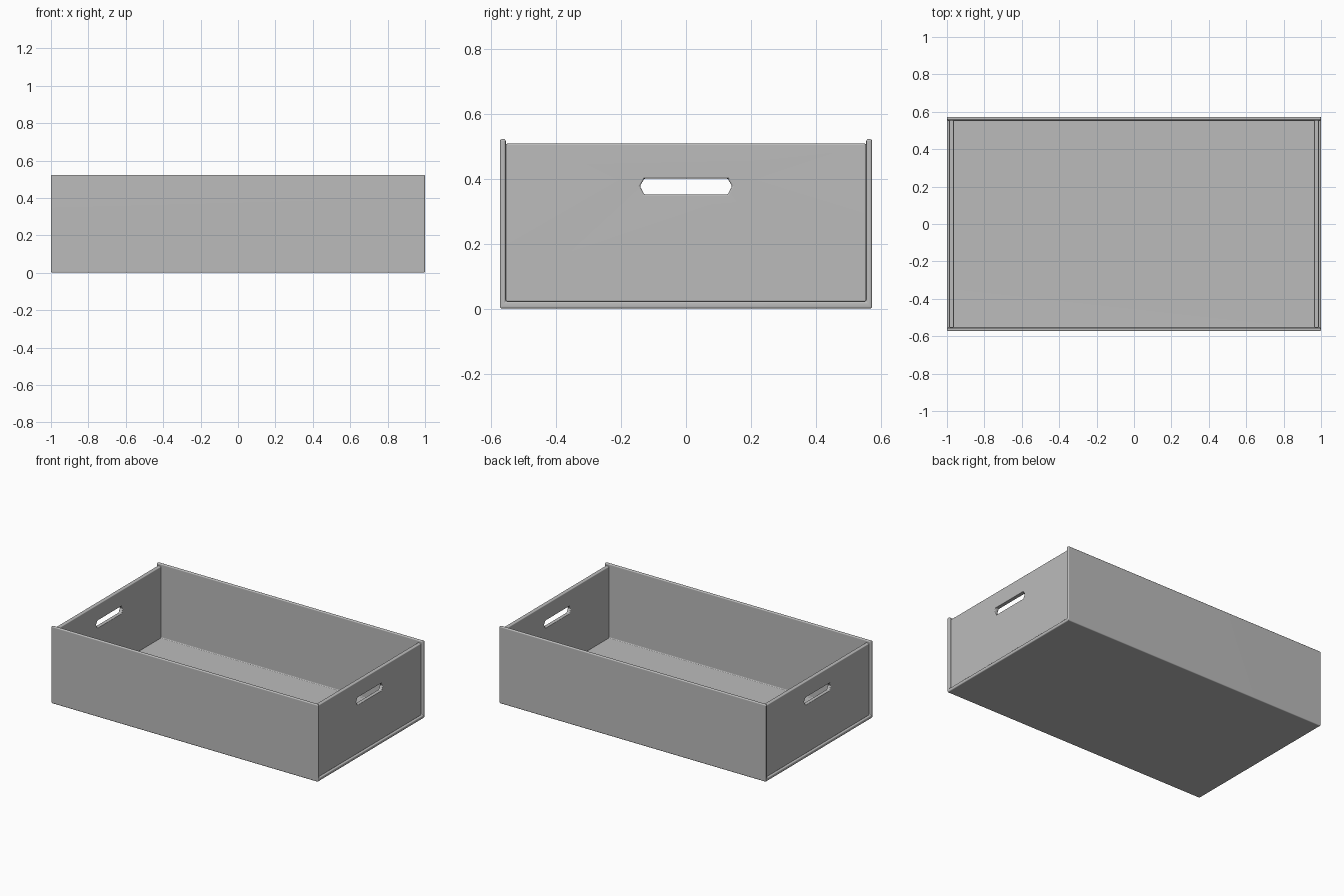
import bpy, bmesh

cube = bpy.data.objects.get("Cube")
if cube:
    bpy.data.objects.remove(cube, do_unlink=True)

HALF_Y, HEIGHT, BOARD = 0.573, 0.522, 0.018

grey = bpy.data.materials.new("plain_grey")
grey.use_nodes = True
grey.diffuse_color = (0.5, 0.5, 0.5, 1)
shader = grey.node_tree.nodes["Principled BSDF"]
shader.inputs["Base Color"].default_value = (0.5, 0.5, 0.5, 1)
shader.inputs["Roughness"].default_value = 0.6


def board(name, loops, x0, x1, bevel):
    """Fill closed (y, z) outlines, extrude them along x and round the edges."""
    bm = bmesh.new()
    edges = []
    for loop in loops:
        verts = [bm.verts.new((x0, y, z)) for y, z in loop]
        edges += [bm.edges.new((a, b)) for a, b in zip(verts, verts[1:] + verts[:1])]
    bmesh.ops.triangle_fill(bm, edges=edges, use_beauty=True)
    new = bmesh.ops.extrude_face_region(bm, geom=bm.faces[:])["geom"]
    moved = [v for v in new if isinstance(v, bmesh.types.BMVert)]
    bmesh.ops.translate(bm, verts=moved, vec=(x1 - x0, 0, 0))
    bmesh.ops.recalc_face_normals(bm, faces=bm.faces[:])
    for face in bm.faces:
        face.smooth = True
    mesh = bpy.data.meshes.new(name)
    bm.to_mesh(mesh)
    bm.free()
    mesh.materials.append(grey)
    obj = bpy.data.objects.new(name, mesh)
    bpy.context.collection.objects.link(obj)
    mod = obj.modifiers.new("rounded_edges", "BEVEL")
    mod.width, mod.segments = bevel, 3
    mod.limit_method = "ANGLE"
    obj.modifiers.new("flat_shading", "WEIGHTED_NORMAL")
    return obj


# Floor with front and back walls, one U-shaped section
inner = HALF_Y - BOARD
board("floor_and_long_walls",
      [[(-HALF_Y, 0), (HALF_Y, 0), (HALF_Y, HEIGHT), (inner, HEIGHT),
        (inner, 0.022), (-inner, 0.022), (-inner, HEIGHT), (-HALF_Y, HEIGHT)]],
      -1, 1, 0.006)

# End panels, slightly recessed and lower, each with a hexagonal hand hole
panel = [(-inner, 0.021), (inner, 0.021), (inner, 0.508), (-inner, 0.508)]
hand_hole = [(-0.142, 0.377), (-0.128, 0.351), (0.128, 0.351),
             (0.142, 0.377), (0.128, 0.401), (-0.128, 0.401)]
for side, name in ((1, "left_end_panel"), (-1, "right_end_panel")):
    board(name, [panel, hand_hole], side * 0.963, side * 0.988, 0.005)
